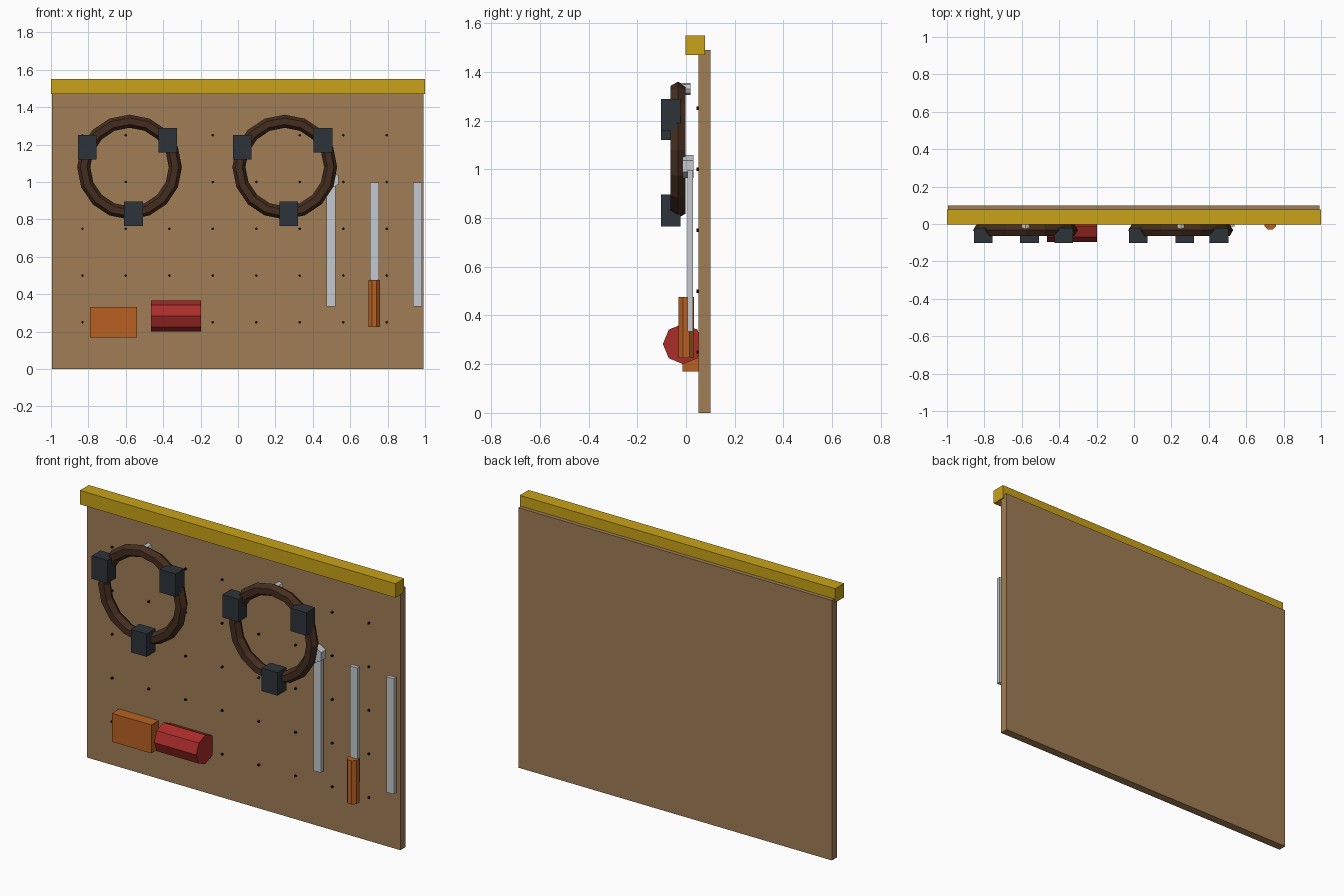
import bpy
from math import pi, cos, sin, radians

if "Cube" in bpy.data.objects:
    bpy.data.objects.remove(bpy.data.objects["Cube"])


def mat(name, r, g, b):
    m = bpy.data.materials.new(name)
    m.diffuse_color = (r, g, b, 1)
    m.use_nodes = True
    m.node_tree.nodes["Principled BSDF"].inputs["Base Color"].default_value = m.diffuse_color
    return m


TAN = mat("tan_board", .35, .205, .09)
YELLOW = mat("yellow", .58, .36, .01)
BROWN = mat("dark_brown", .06, .027, .014)
SLATE = mat("slate", .027, .034, .042)
STEEL = mat("steel", .56, .58, .61)
ORANGE = mat("orange", .48, .12, .016)
RED = mat("red", .40, .026, .023)
BLACK = mat("black", .006, .006, .006)


def finish(name, m):
    ob = bpy.context.object
    ob.name = name
    ob.data.materials.append(m)
    return ob


def box(name, x, y, z, m):
    """Box from (min, max) pairs on each axis."""
    bpy.ops.mesh.primitive_cube_add(size=1, location=[(a + b) / 2 for a, b in (x, y, z)])
    ob = bpy.context.object
    ob.scale = [b - a for a, b in (x, y, z)]
    bpy.ops.object.transform_apply(location=False, rotation=False)
    return finish(name, m)


def prism(name, loc, r, depth, sides, m, axis="Z", turn=0):
    """Flat-sided cylinder along an axis, turned about that axis."""
    rot = {"X": (0, pi / 2, 0), "Y": (pi / 2, 0, 0), "Z": (0, 0, 0)}[axis]
    bpy.ops.mesh.primitive_cylinder_add(vertices=sides, radius=r, depth=depth)
    bpy.context.object.rotation_euler = (0, 0, turn)
    bpy.ops.object.transform_apply(location=False, scale=False)
    ob = bpy.context.object
    ob.rotation_euler = rot
    ob.location = loc
    return finish(name, m)


# Board and top rail
box("board", (-.995, .993), (.052, .1), (0, 1.49), TAN)
box("top_rail", (-1, 1), (-.003, .077), (1.47, 1.55), YELLOW)

# Grid of peg holes
for i in range(8):
    for j in range(5):
        prism("peg_hole", (-.832 + i * .2325, .049, .25 + j * .25), .007, .012, 6, BLACK, "Y")

# Hanging rings, each with three clamps and a peg behind the top
for cx in (-.58, .25):
    cz = 1.08
    bpy.ops.mesh.primitive_torus_add(major_segments=16, minor_segments=6,
                                     major_radius=.245, minor_radius=.035,
                                     location=(cx, -.033, cz), rotation=(pi / 2, 0, 0))
    finish("ring", BROWN)
    for a in (35, 155, 275):
        x, z = cx + .25 * cos(radians(a)), cz + .25 * sin(radians(a))
        box("ring_clamp", (x - .05, x + .05), (-.102, -.022), (z - .066, z + .066), SLATE)
    prism("ring_peg", (cx, -.006, 1.33), .025, .048, 8, STEEL, "Y")

# Three hanging tools: hex-headed wrench, screwdriver, plain bar
for name, x in (("wrench_shaft", .497), ("screwdriver_shaft", .729), ("bar", .96)):
    box(name, (x - .024, x + .024), (.006, .028), (.335, .997), STEEL)
prism("wrench_head", (.497, .008, 1.012), .047, .045, 6, STEEL, "Y")
prism("screwdriver_handle", (.729, .001, .351), .0335, .25, 8, ORANGE, "Z", pi / 8)

# Small box and canister near the bottom
box("parts_box", (-.79, -.54), (-.014, .053), (.17, .333), ORANGE)
prism("canister", (-.332, -.012, .283), .083, .267, 8, RED, "X")
